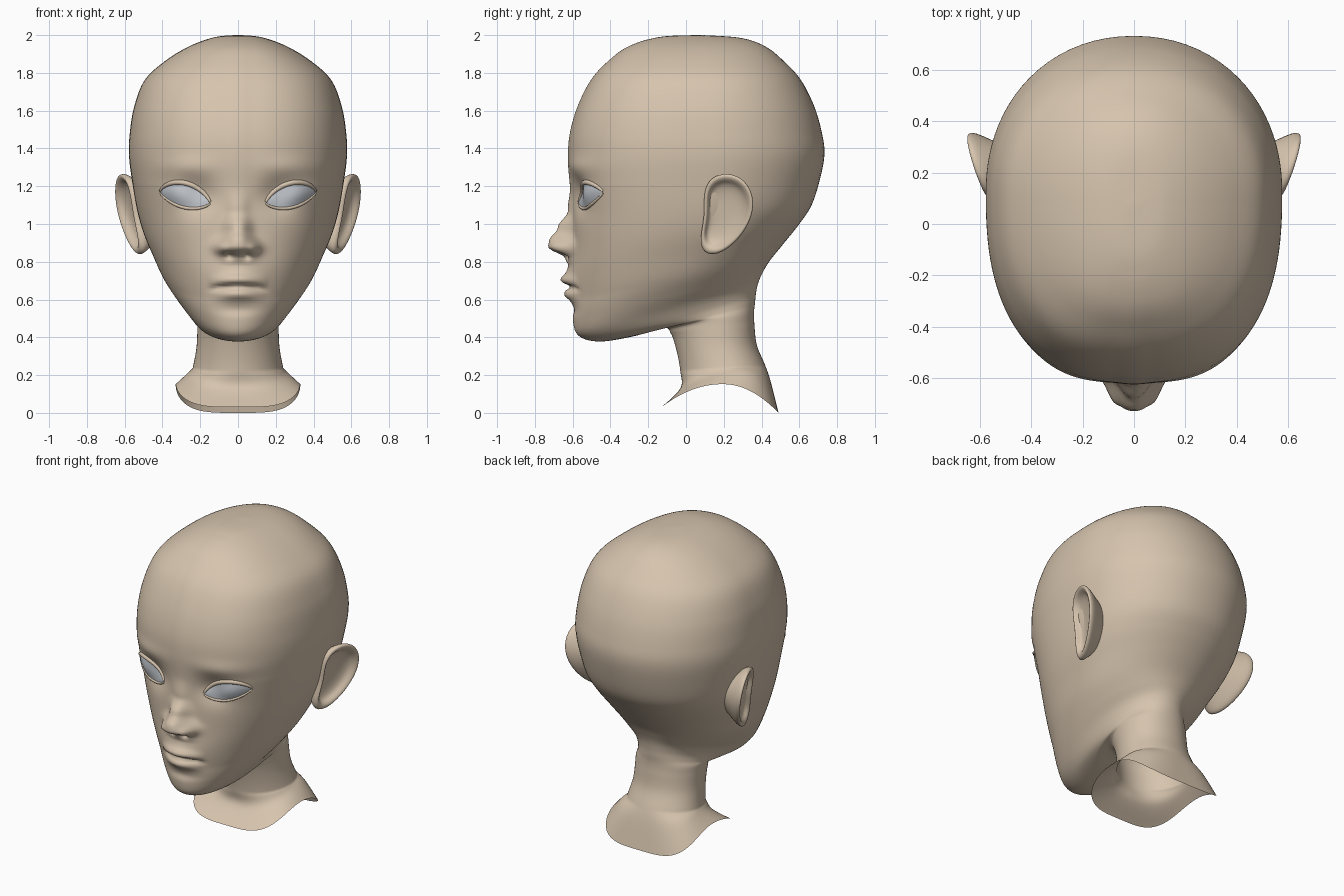
import bpy, bmesh, math
from mathutils import Vector
from mathutils.bvhtree import BVHTree

cube = bpy.data.objects.get("Cube")
if cube:
    bpy.data.objects.remove(cube, do_unlink=True)


def material(name, rgb):
    mat = bpy.data.materials.new(name)
    mat.use_nodes = True
    mat.diffuse_color = (*rgb, 1)
    bsdf = next(n for n in mat.node_tree.nodes if n.type == 'BSDF_PRINCIPLED')
    bsdf.inputs["Base Color"].default_value = (*rgb, 1)
    bsdf.inputs["Roughness"].default_value = 0.7
    return mat


skin = material("skin beige", (0.67, 0.55, 0.42))
eye_grey = material("eye grey", (0.56, 0.59, 0.63))


def add_mesh(name, verts, faces, mat):
    mesh = bpy.data.meshes.new(name)
    mesh.from_pydata(verts, [], faces)
    bm = bmesh.new()
    bm.from_mesh(mesh)
    bmesh.ops.recalc_face_normals(bm, faces=bm.faces)
    bm.to_mesh(mesh)
    bm.free()
    mesh.shade_smooth()
    mesh.materials.append(mat)
    obj = bpy.data.objects.new(name, mesh)
    bpy.context.collection.objects.link(obj)
    return obj


def strip_faces(rows, cols, closed):
    last = cols if closed else cols - 1
    return [(r * cols + c, r * cols + (c + 1) % cols,
             (r + 1) * cols + (c + 1) % cols, (r + 1) * cols + c)
            for r in range(rows - 1) for c in range(last)]


def spline(keys, t):
    """Catmull-Rom through rows of numbers."""
    i = min(int(t), len(keys) - 2)
    f = t - i
    rows = [keys[max(0, min(len(keys) - 1, i + k))] for k in (-1, 0, 1, 2)]
    return [b + 0.5 * f * (c - a + f * (2 * a - 5 * b + 4 * c - d + f * (3 * (b - c) + d - a)))
            for a, b, c, d in zip(*rows)]


def ramp(z, stops):
    """Eased interpolation through (height, value) stops, rising in height."""
    if z <= stops[0][0]:
        return stops[0][1]
    for (z0, v0), (z1, v1) in zip(stops, stops[1:]):
        if z <= z1:
            f = (z - z0) / (z1 - z0)
            return v0 + (v1 - v0) * f * f * (3 - 2 * f)
    return stops[-1][1]


def bump(x, z, cx, cz, sx, sz):
    return math.exp(-((x - cx) / sx) ** 2 - ((z - cz) / sz) ** 2)


# Facial relief: how far the face comes forward at a given place
nose_height = [(0.78, 0), (0.815, 0.025), (0.88, 0.128), (0.91, 0.125),
               (0.98, 0.08), (1.07, 0.025), (1.2, 0.005)]
nose_width = [(0.82, 0.095), (0.88, 0.098), (0.96, 0.065), (1.1, 0.055)]


def relief(x, z):
    x = abs(x)
    d = ramp(z, nose_height) * math.exp(-(x / ramp(z, nose_width)) ** 2.6)
    d += 0.03 * bump(x, z, 0.085, 0.87, 0.03, 0.03)       # nostril wings
    d -= 0.03 * bump(x, z, 0.045, 0.83, 0.02, 0.014)      # nostrils
    d += 0.03 * bump(x, z, 0, 0.71, 0.13, 0.1)            # muzzle
    line = 0.668 - 0.6 * x * x
    lip = max(0, 1 - (x / 0.16) ** 2)
    d += 0.032 * lip * bump(x, z, x, line + 0.038, 1, 0.026)
    d += 0.03 * lip * lip * bump(x, z, x, line - 0.042, 1, 0.028)
    d -= 0.025 * math.exp(-(x / 0.14) ** 6) * bump(x, z, x, line, 1, 0.012)
    d -= 0.012 * bump(x, z, 0, 0.545, 0.1, 0.03)          # below the lip
    d -= 0.055 * bump(x, z, 0.23, 1.15, 0.11, 0.085)      # eye socket
    d += 0.02 * bump(x, z, 0.29, 1.14, 0.08, 0.06)        # eyeball swell
    d += 0.012 * bump(x, z, 0.28, 1.3, 0.15, 0.05)        # brow
    return d


# Head and neck: tilted rings as front y, front z, back y, back z, half width
rings = [
    (.05, 2, .09, 2, .02), (-.14, 1.99, .29, 1.985, .13), (-.3, 1.94, .42, 1.94, .26),
    (-.41, 1.86, .52, 1.86, .39), (-.5, 1.76, .61, 1.76, .495), (-.57, 1.62, .68, 1.62, .55),
    (-.61, 1.48, .72, 1.48, .573), (-.62, 1.35, .733, 1.37, .577), (-.61, 1.2, .71, 1.24, .56),
    (-.6, 1.05, .665, 1.1, .535), (-.6, .9, .6, 1, .5), (-.605, .76, .52, .9, .45),
    (-.6, .62, .44, .8, .395), (-.6, .5, .4, .73, .33), (-.57, .41, .38, .68, .27),
    (-.46, .378, .37, .63, .235), (-.28, .405, .365, .58, .218), (-.12, .45, .36, .53, .215),
    (-.08, .42, .362, .47, .215), (-.05, .33, .375, .36, .22), (-.03, .22, .42, .25, .24),
    (-.03, .13, .45, .16, .265), (-.13, .03, .49, 0, .33)]
COLS, STEPS = 140, 10
verts = []
count = (len(rings) - 1) * STEPS + 1
for r in range(count):
    fy, fz, by, bz, width = spline(rings, r / STEPS)
    mid = fy + 0.55 * (by - fy)
    flare = max(0, 1 - fz / 0.22)
    front_power = 2 + 0.5 * max(0, min(1, (fz - 0.6) / 0.6)) + 2 * flare
    back_power = 2.1 + 2 * flare
    for c in range(COLS):
        u = 2 * c / COLS - 1
        angle = math.pi * (0.45 * u + 0.55 * u ** 3)
        s, k = math.sin(angle), math.cos(angle)
        n = front_power if k > 0 else back_power
        radius = (abs(s) ** n + abs(k) ** n) ** (-1 / n)
        depth = radius * k
        y = mid - depth * ((mid - fy) if k > 0 else (by - mid))
        x = width * radius * s
        z = fz + (bz - fz) * (y - fy) / (by - fy) + 0.16 * flare * (1 - depth ** 2)
        if y < -0.2 and fz > 0.45:
            y -= relief(x, z)
        verts.append((x, y, z))
faces = strip_faces(count, COLS, True) + [tuple(range(COLS))]
add_mesh("head_and_neck", verts, faces, skin)
surface = BVHTree.FromPolygons([Vector(v) for v in verts], faces)


def drape(x, z, lift):
    hit = surface.ray_cast(Vector((x, -2, z)), Vector((0, 1, 0)))[0]
    return (x, hit.y - lift, z)


# Eyes: almond outline between two lids
def lid(u, upper):
    centre = 1.14 + 0.028 * u
    arc = max(0, 1 - u * u)
    return centre + (0.073 * arc ** 0.7 if upper else -0.05 * arc ** 0.85)


def add_lid(name, side, upper, thickness):
    curve = bpy.data.curves.new(name, 'CURVE')
    curve.dimensions = '3D'
    curve.bevel_depth = thickness
    curve.bevel_resolution = 3
    curve.use_fill_caps = True
    path = curve.splines.new('POLY')
    path.points.add(24)
    for i, point in enumerate(path.points):
        u = -math.cos(math.pi * i / 24)
        place = drape(side * (0.28 + 0.132 * u), lid(u, upper) + (0.004 if upper else -0.004), 0.003)
        point.co = (*place, 1)
        point.radius = 0.4 + 0.6 * math.sqrt(max(0, 1 - u * u))
    curve.materials.append(skin)
    bpy.context.collection.objects.link(bpy.data.objects.new(name, curve))


# Ears: cupped shell from scaled copies of one outline in side view (y, z)
outline = [(.09, 1.17), (.13, 1.25), (.22, 1.275), (.31, 1.24), (.36, 1.15), (.355, 1.05),
           (.31, .96), (.25, .89), (.17, .835), (.09, .84), (.07, .92), (.1, 1.04)]
shell = [(0.6, -0.13), (0.85, -0.06), (1, -0.02), (1, 0.005), (0.92, 0.014),
         (0.82, 0.002), (0.74, -0.022), (0.55, -0.035), (0.25, -0.04)]


def add_ear(name, side):
    points = []
    for scale, out in shell:
        for py, pz in outline:
            y = 0.21 + (py - 0.21) * scale
            z = 1.07 + (pz - 1.07) * scale
            points.append((side * (0.565 + 0.34 * (y - 0.1) + 0.15 * (z - 1.2) + out), y, z))
    n = len(outline)
    quads = strip_faces(len(shell), n, True)
    quads.append(tuple(range(len(points) - n, len(points))))
    ear = add_mesh(name, points, quads, skin)
    ear.modifiers.new("smooth", 'SUBSURF').levels = 2
    ear.modifiers["smooth"].render_levels = 2


for side, label in ((1, "left"), (-1, "right")):
    rows, cols = 9, 29
    patch = []
    for r in range(rows):
        v = r / (rows - 1)
        for c in range(cols):
            u = -math.cos(math.pi * c / (cols - 1))
            z = lid(u, False) * (1 - v) + lid(u, True) * v
            swell = 0.016 * (1 - u * u) * math.sin(math.pi * v)
            patch.append(drape(side * (0.28 + 0.13 * u), z, 0.005 + swell))
    add_mesh(label + "_eye", patch, strip_faces(rows, cols, False), eye_grey)
    add_lid(label + "_upper_eyelid", side, True, 0.014)
    add_lid(label + "_lower_eyelid", side, False, 0.009)
    add_ear(label + "_ear", side)
